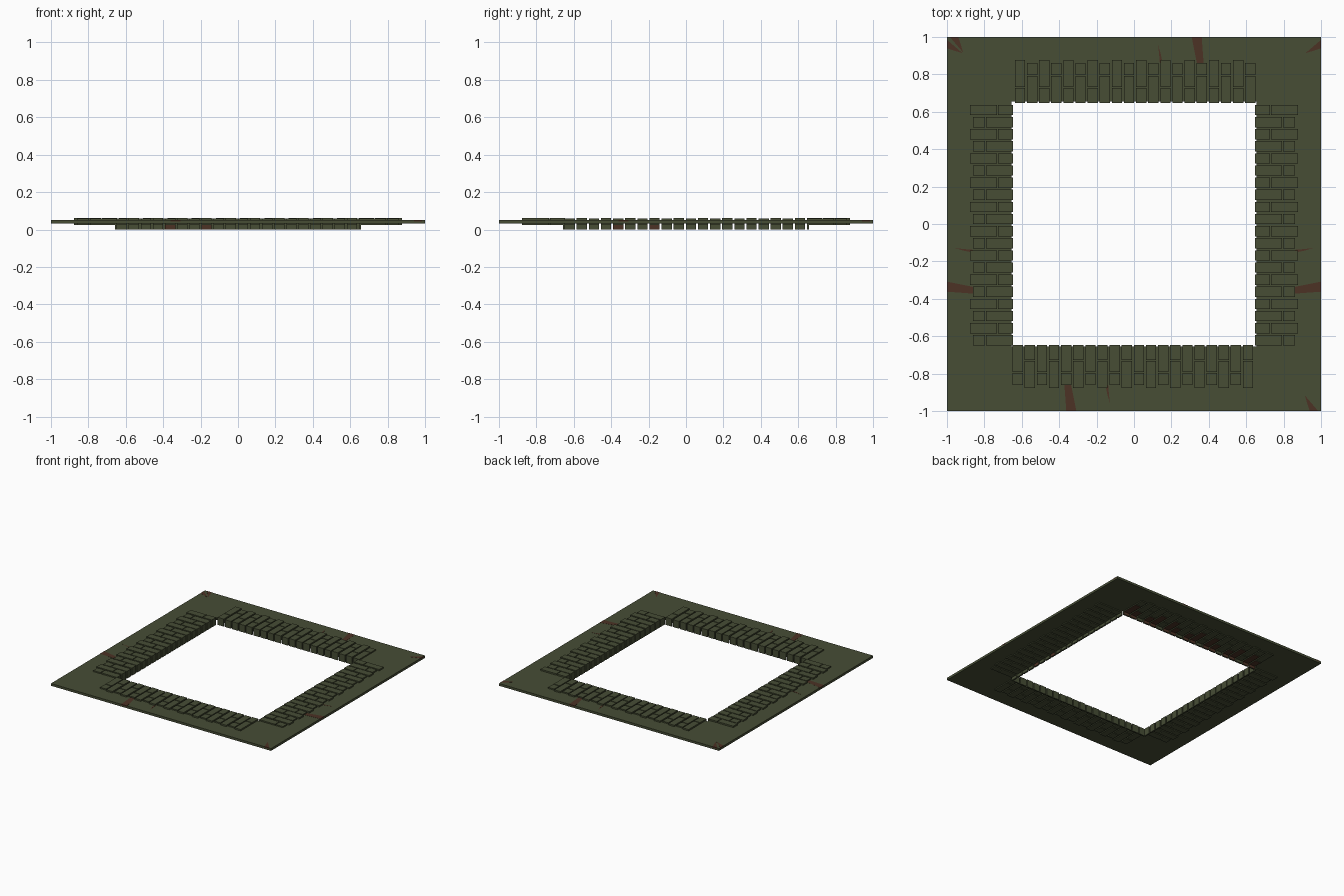
import bpy, bmesh

if "Cube" in bpy.data.objects:
    bpy.data.objects.remove(bpy.data.objects["Cube"])

def material(name, rgb):
    m = bpy.data.materials.new(name)
    m.diffuse_color = (*rgb, 1)
    m.use_nodes = True
    m.node_tree.nodes["Principled BSDF"].inputs["Base Color"].default_value = m.diffuse_color
    return m

GREEN = material("moss_green", (0.063, 0.075, 0.036))
BROWN = material("rust_brown", (0.072, 0.032, 0.018))

# One side is designed at the back (+y), then turned or mirrored to the rest
SIDES = {
    "back": lambda x, y: (x, y),
    "right": lambda x, y: (y, -x),
    "front": lambda x, y: (-x, -y),
    "left": lambda x, y: (-y, -x),
}

def prism(bm, pts, z0, z1, turn):
    """Extruded polygon, placed on a side; returns faces bottom, top, walls."""
    flat = [turn(*p) for p in pts]
    lo = [bm.verts.new((x, y, z0)) for x, y in flat]
    hi = [bm.verts.new((x, y, z1)) for x, y in flat]
    faces = [bm.faces.new(lo), bm.faces.new(hi)]
    n = len(pts)
    for i in range(n):
        j = (i + 1) % n
        faces.append(bm.faces.new((lo[i], lo[j], hi[j], hi[i])))
    return faces

def rect(x0, x1, y0, y1):
    return [(x0, y0), (x1, y0), (x1, y1), (x0, y1)]

def finish(bm, name, mats):
    bmesh.ops.recalc_face_normals(bm, faces=bm.faces)
    me = bpy.data.meshes.new(name)
    bm.to_mesh(me)
    bm.free()
    for m in mats:
        me.materials.append(m)
    ob = bpy.data.objects.new(name, me)
    bpy.context.collection.objects.link(ob)
    return ob

# Flat square slab with a square opening
bm = bmesh.new()
rings = [[bm.verts.new((sx * r, sy * r, z)) for sx, sy in ((-1, -1), (1, -1), (1, 1), (-1, 1))]
         for r, z in ((1, 0.031), (1, 0.05), (0.656, 0.05), (0.656, 0.031))]
for k in range(4):
    a, b = rings[k], rings[(k + 1) % 4]
    for i in range(4):
        j = (i + 1) % 4
        bm.faces.new((a[i], a[j], b[j], b[i]))
finish(bm, "slab", [GREEN])

# Bricks: two per column, with the joint alternating; inner ones have a lip
PITCH, WIDTH, COUNT = 0.0648, 0.055, 20
Z0, Z1 = 0.023, 0.062
for side, turn in SIDES.items():
    bm = bmesh.new()
    for i in range(COUNT):
        x0 = -0.637 + i * PITCH
        x1 = x0 + WIDTH
        joint, end, top = (0.73, 0.876, Z1) if i % 2 == 0 else (0.794, 0.862, Z1 - 0.002)
        inner = prism(bm, rect(x0, x1, 0.646, joint - 0.003), Z0, top, turn)
        prism(bm, rect(x0, x1, joint + 0.003, end), Z0, top, turn)
        lip = prism(bm, rect(x0, x1, 0.646, 0.658), 0.0, Z0, turn)
        # rust stains
        if i in (12, 15):
            lip[4].material_index = 1
        if side == "back" and i % 3 != 2:
            inner[0].material_index = 1
            lip[4].material_index = 1
    finish(bm, side + "_bricks", [GREEN, BROWN])

# Rust cracks set in the slab surface and rim
EDGE = 1.0005
CRACKS = [
    [(0.308, EDGE), (0.362, EDGE), (0.372, 0.862), (0.336, 0.862)],
    [(0.128, 0.96), (0.143, 0.91), (0.152, 0.862), (0.138, 0.862), (0.134, 0.91)],
    [(-0.985, EDGE), (-0.94, EDGE), (-0.912, 0.915)],
]
for side, turn in SIDES.items():
    bm = bmesh.new()
    for pts in CRACKS:
        prism(bm, pts, 0.0425, 0.0508, turn)
    finish(bm, side + "_cracks", [BROWN])
